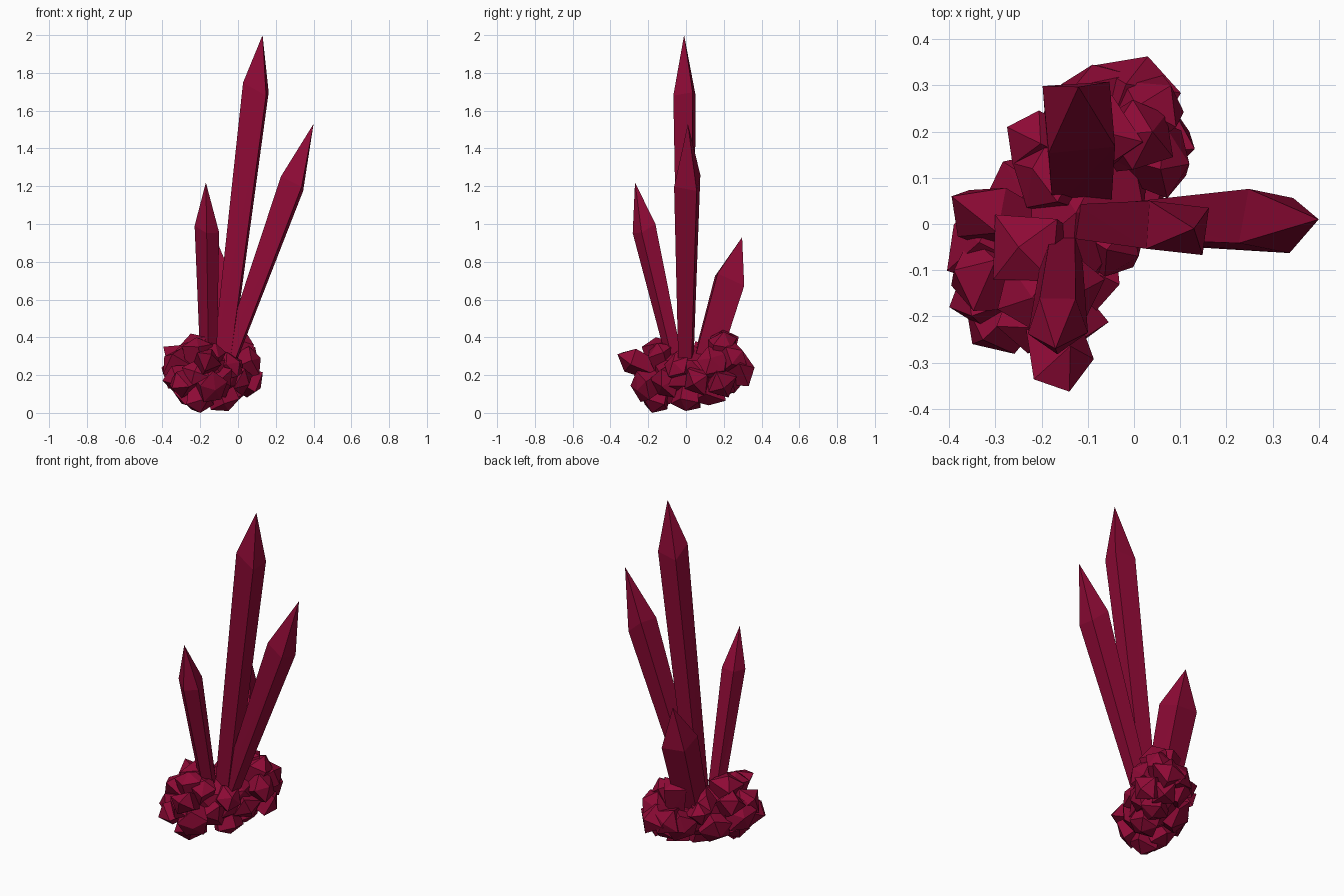
import bpy, bmesh, math, random
from mathutils import Vector, Matrix

if "Cube" in bpy.data.objects:
    bpy.data.objects.remove(bpy.data.objects["Cube"])

random.seed(7)
mat = bpy.data.materials.new("dark crimson crystal")
mat.diffuse_color = (0.27, 0.003, 0.036, 1)
mat.use_nodes = True
mat.node_tree.nodes["Principled BSDF"].inputs["Base Color"].default_value = mat.diffuse_color


def finish(bm, name):
    bmesh.ops.recalc_face_normals(bm, faces=bm.faces)
    me = bpy.data.meshes.new(name)
    bm.to_mesh(me)
    bm.free()
    me.materials.append(mat)
    ob = bpy.data.objects.new(name, me)
    bpy.context.collection.objects.link(ob)
    return ob


def crystal(bm, base, tip, r_base, r_top, shoulder, sides=4, roll=0.0, jitter=0.02):
    """Faceted shaft widening to an uneven shoulder, then a point. Radii are (x, y) pairs."""
    base, tip = Vector(base), Vector(tip)
    axis = tip - base
    d = axis.normalized()
    u = Vector((1, 0, 0)) if abs(d.x) < 0.9 else Vector((0, 0, 1))
    u = (u - d * u.dot(d)).normalized()
    v = d.cross(u)
    u, v = u * math.cos(roll) + v * math.sin(roll), v * math.cos(roll) - u * math.sin(roll)
    rings = []
    for t, r, j in ((0, r_base, 0), (shoulder, r_top, jitter)):
        ring = []
        for i in range(sides):
            a = math.tau * (i + 0.5) / sides
            k = random.uniform(0.95, 1.05)
            p = base + axis * (t + random.uniform(-j, j))
            p += u * (k * r[0] * math.cos(a)) + v * (k * r[1] * math.sin(a))
            p.z = max(p.z, 0)
            ring.append(bm.verts.new(p))
        rings.append(ring)
    apex = bm.verts.new(tip)
    lo, hi = rings
    bm.faces.new(lo[::-1])
    for i in range(sides):
        n = (i + 1) % sides
        bm.faces.new((lo[i], lo[n], hi[n]))
        bm.faces.new((lo[i], hi[n], hi[i]))
        bm.faces.new((hi[i], hi[n], apex))


# Long crystals: base, tip, base radii, shoulder radii, shoulder position, sides, roll
for name, base, tip, rb, rt, s, n, roll in (
    ("tall_crystal", (-0.085, 0, 0.25), (0.13, -0.01, 2.0),
     (0.065, 0.052), (0.094, 0.076), 0.835, 4, -0.12),
    ("right_crystal", (-0.06, 0, 0.25), (0.40, 0.01, 1.53),
     (0.05, 0.048), (0.088, 0.086), 0.76, 4, -0.15),
    ("front_crystal", (-0.155, -0.05, 0.25), (-0.17, -0.27, 1.22),
     (0.045, 0.045), (0.066, 0.07), 0.75, 5, 0.3),
    ("back_crystal", (-0.12, 0.09, 0.22), (-0.12, 0.297, 0.93),
     (0.09, 0.09), (0.1, 0.105), 0.68, 4, 0.08),
):
    bm = bmesh.new()
    crystal(bm, base, tip, rb, rt, s, n, roll, 0.025)
    finish(bm, name)

# Base cluster: stubby crystals radiating from a slanted spine (tip x, y, z, radius)
A, B = Vector((-0.20, -0.12, 0.20)), Vector((-0.05, 0.17, 0.22))
stubs = [
    (-0.40, -0.18, 0.17, 0.075), (-0.35, -0.26, 0.13, 0.07), (-0.39, -0.10, 0.30, 0.08),
    (-0.395, 0.06, 0.35, 0.07), (-0.39, 0.00, 0.22, 0.09), (-0.30, 0.10, 0.12, 0.09),
    (-0.275, 0.21, 0.29, 0.06), (-0.18, 0.27, 0.18, 0.09), (-0.09, 0.345, 0.24, 0.08),
    (0.03, 0.363, 0.24, 0.09), (0.08, 0.30, 0.33, 0.075), (0.12, 0.20, 0.13, 0.08),
    (0.12, 0.13, 0.29, 0.08), (0.04, 0.20, 0.43, 0.075), (0.01, -0.07, 0.27, 0.07),
    (-0.04, -0.13, 0.14, 0.08), (-0.14, -0.363, 0.31, 0.065), (-0.23, -0.28, 0.22, 0.075),
    (-0.12, -0.26, 0.12, 0.08), (-0.20, -0.18, 0.00, 0.08), (-0.05, 0.00, 0.01, 0.08),
    (-0.03, 0.12, 0.04, 0.08), (0.00, 0.26, 0.11, 0.08), (-0.30, -0.08, 0.05, 0.08),
    (-0.25, -0.05, 0.42, 0.09), (-0.22, -0.16, 0.40, 0.08), (-0.12, -0.15, 0.37, 0.07),
    (-0.07, 0.20, 0.44, 0.08), (-0.22, 0.12, 0.36, 0.08), (0.06, 0.04, 0.15, 0.08),
]
bm = bmesh.new()
for x, y, z, r in stubs:
    tip = Vector((x, y, z))
    f = min(max((tip - A).dot(B - A) / (B - A).length_squared, 0), 1)
    crystal(bm, A.lerp(B, f), tip, (r * 0.8, r * 0.8), (r * 1.08, r * 1.08),
            random.uniform(0.72, 0.84), random.choice((4, 5)), random.uniform(0, 6), 0.1)
finish(bm, "base_crystal_cluster")

# Rock core that fills the middle of the cluster
bm = bmesh.new()
turn = Matrix.Rotation(math.atan2(B.y - A.y, B.x - A.x), 4, 'Z')
bmesh.ops.create_icosphere(bm, subdivisions=1, radius=1,
    matrix=Matrix.Translation((A + B) / 2) @ turn @ Matrix.Diagonal((0.26, 0.15, 0.15, 1)))
finish(bm, "base_core")
